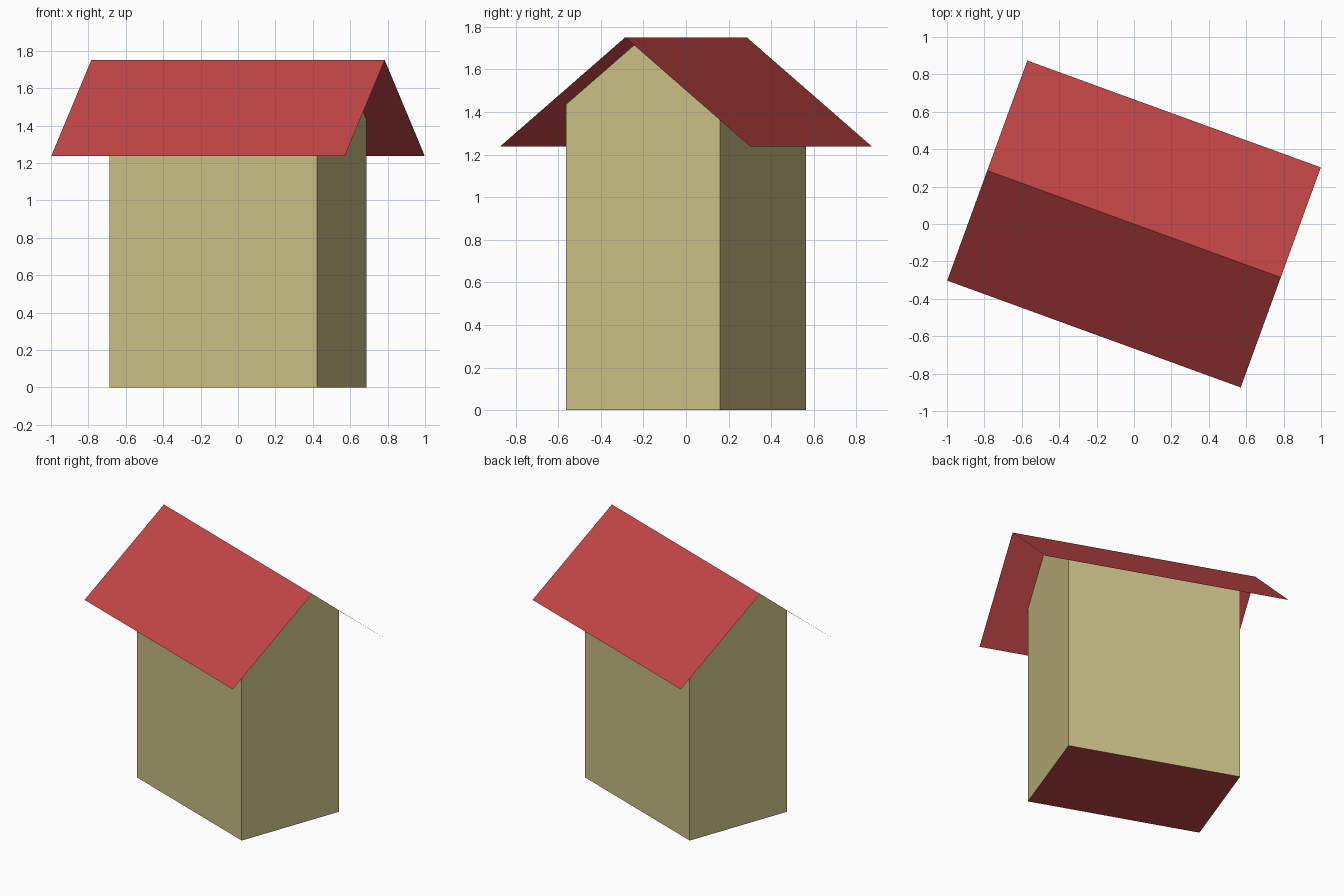
import bpy, bmesh, math
from mathutils import Matrix

cube = bpy.data.objects.get("Cube")
if cube:
    bpy.data.objects.remove(cube, do_unlink=True)

RIDGE_Z, EAVE_Z = 1.75, 1.237
ROOF_LEN, ROOF_HALF = 0.835, 0.626      # half length, half width
WALL_LEN, WALL_HALF = 0.59, 0.384
WALL_Z = RIDGE_Z - (RIDGE_Z - EAVE_Z) * WALL_HALF / ROOF_HALF
TURN = Matrix.Rotation(math.radians(-20), 4, "Z")


def material(name, rgb):
    m = bpy.data.materials.new(name)
    m.use_nodes = True
    m.diffuse_color = (*rgb, 1)
    m.node_tree.nodes["Principled BSDF"].inputs["Base Color"].default_value = (*rgb, 1)
    return m


cream = material("cream_wall", (0.584, 0.521, 0.238))
red = material("red_roof", (0.55, 0.061, 0.061))


def extrude_profile(name, profile, half_len, mats, closed):
    """Sweep a (y, z) profile along x; closed profiles get gable ends."""
    bm = bmesh.new()
    ends = [[bm.verts.new((x, y, z)) for y, z in profile] for x in (-half_len, half_len)]
    a, b = ends
    for i in range(len(profile) - 1):
        bm.faces.new((a[i], b[i], b[i + 1], a[i + 1]))
    if closed:
        bm.faces.new((a[0], a[-1], b[-1], b[0]))
        bm.faces.new(a)
        bm.faces.new(b[::-1])
    bmesh.ops.recalc_face_normals(bm, faces=bm.faces)
    bm.normal_update()
    if closed:
        # Sloping tops are covered by the roof; the floor is red
        tops = [f for f in bm.faces if f.normal.z > 0.1]
        bmesh.ops.delete(bm, geom=tops, context="FACES")
        for f in bm.faces:
            f.material_index = int(f.normal.z < -0.9)
    elif sum(f.normal.z for f in bm.faces) < 0:
        bmesh.ops.reverse_faces(bm, faces=bm.faces)
    bm.transform(TURN)
    mesh = bpy.data.meshes.new(name)
    bm.to_mesh(mesh)
    bm.free()
    for m in mats:
        mesh.materials.append(m)
    obj = bpy.data.objects.new(name, mesh)
    bpy.context.collection.objects.link(obj)
    return obj


# House body with gables and floor
extrude_profile("walls", [(-WALL_HALF, 0), (-WALL_HALF, WALL_Z), (0, RIDGE_Z),
                          (WALL_HALF, WALL_Z), (WALL_HALF, 0)],
                WALL_LEN, [cream, red], True)

# Thin overhanging roof
extrude_profile("roof", [(-ROOF_HALF, EAVE_Z), (0, RIDGE_Z), (ROOF_HALF, EAVE_Z)],
                ROOF_LEN, [red], False)
